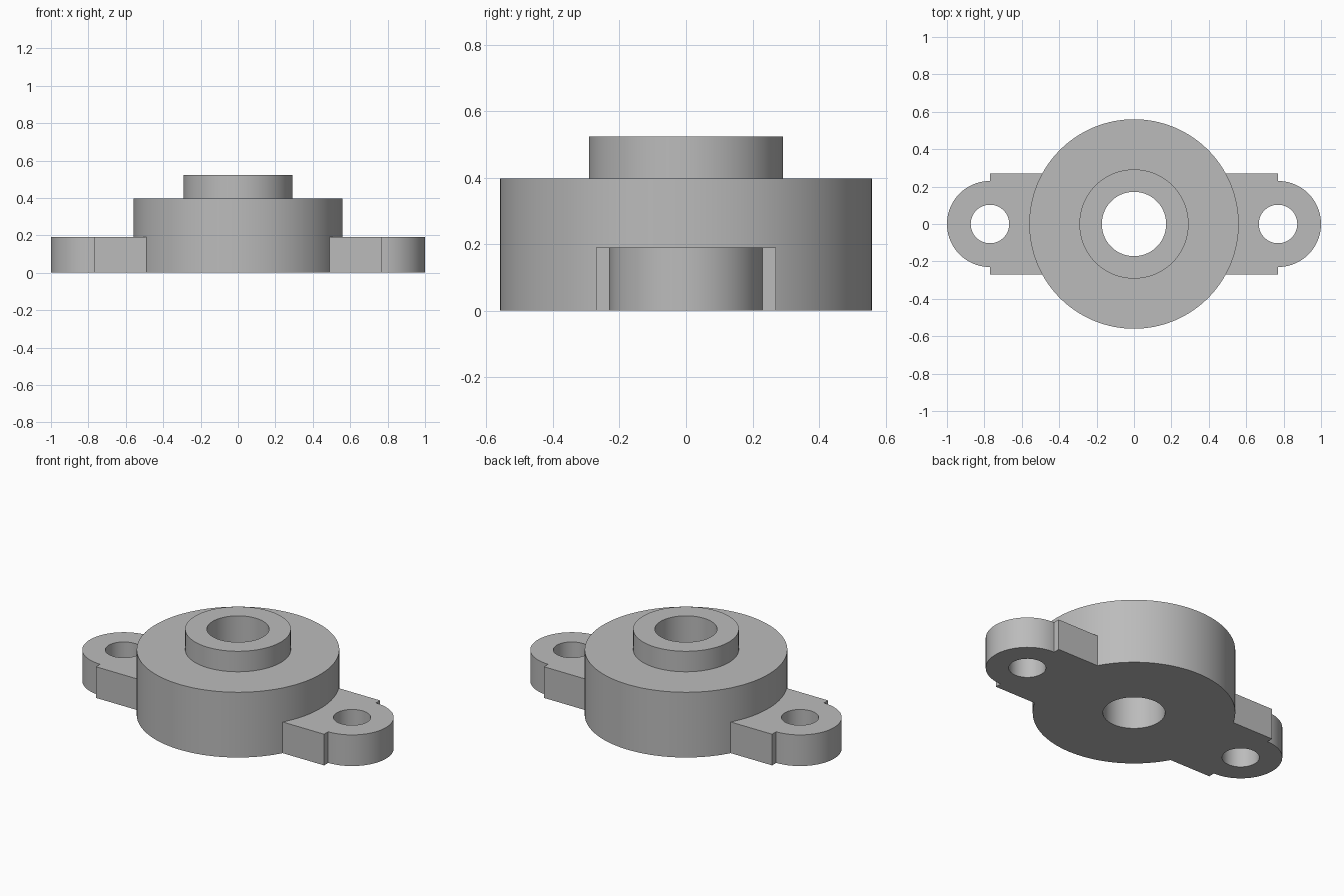
import bpy, bmesh
from math import sin, cos, asin, pi, radians

cube = bpy.data.objects.get("Cube")
if cube:
    bpy.data.objects.remove(cube, do_unlink=True)

grey = bpy.data.materials.new("plain grey")
grey.use_nodes = True
colour = (0.5, 0.5, 0.5, 1)
grey.diffuse_color = colour
grey.node_tree.nodes["Principled BSDF"].inputs["Base Color"].default_value = colour

BODY_R, EAR_X, EAR_R, HOLE_R = 0.56, 0.77, 0.23, 0.103
WEB_Y, EAR_H = 0.27, 0.19


def finish(name, bm):
    bmesh.ops.recalc_face_normals(bm, faces=bm.faces[:])
    mesh = bpy.data.meshes.new(name)
    bm.to_mesh(mesh)
    bm.free()
    mesh.materials.append(grey)
    ob = bpy.data.objects.new(name, mesh)
    bpy.context.collection.objects.link(ob)
    bpy.ops.object.select_all(action="DESELECT")
    ob.select_set(True)
    bpy.context.view_layer.objects.active = ob
    bpy.ops.object.shade_smooth_by_angle(angle=radians(30))


def arc(cx, r, start, end, steps):
    angles = [start + (end - start) * i / steps for i in range(steps + 1)]
    return [(cx + r * cos(a), r * sin(a)) for a in angles]


def loop(bm, points):
    verts = [bm.verts.new((x, y, 0)) for x, y in points]
    return [bm.edges.new((v, verts[i - 1])) for i, v in enumerate(verts)]


# Stepped round body with a through bore: closed profile spun about z
profile = [(0.172, 0), (BODY_R, 0), (BODY_R, 0.398), (0.292, 0.398),
           (0.292, 0.523), (0.172, 0.523)]
bm = bmesh.new()
ring = [bm.verts.new((r, 0, z)) for r, z in profile]
edges = [bm.edges.new((v, ring[i - 1])) for i, v in enumerate(ring)]
bmesh.ops.spin(bm, geom=ring + edges, cent=(0, 0, 0), axis=(0, 0, 1),
               angle=2 * pi, steps=128, use_merge=True)
bmesh.ops.remove_doubles(bm, verts=bm.verts[:], dist=0.0001)
finish("hub_body", bm)

# Mounting ears: rounded tip, wider web, bolt hole, inner edge hugging the body
for name, side in (("left_ear", 1), ("right_ear", -1)):
    inner_r = BODY_R - 0.003
    a = asin(WEB_Y / inner_r)
    outline = arc(EAR_X, EAR_R, -pi / 2, pi / 2, 40)
    outline += [(EAR_X, WEB_Y)] + arc(0, inner_r, a, -a, 24) + [(EAR_X, -WEB_Y)]
    hole = arc(EAR_X, HOLE_R, 0, 2 * pi, 48)[:-1]
    bm = bmesh.new()
    edges = loop(bm, outline) + loop(bm, hole)
    bmesh.ops.triangle_fill(bm, edges=edges, use_beauty=True)
    out = bmesh.ops.extrude_face_region(bm, geom=bm.faces[:], use_keep_orig=True)
    top = [g for g in out["geom"] if isinstance(g, bmesh.types.BMVert)]
    bmesh.ops.translate(bm, verts=top, vec=(0, 0, EAR_H))
    for v in bm.verts:
        v.co.x *= side
    finish(name, bm)
